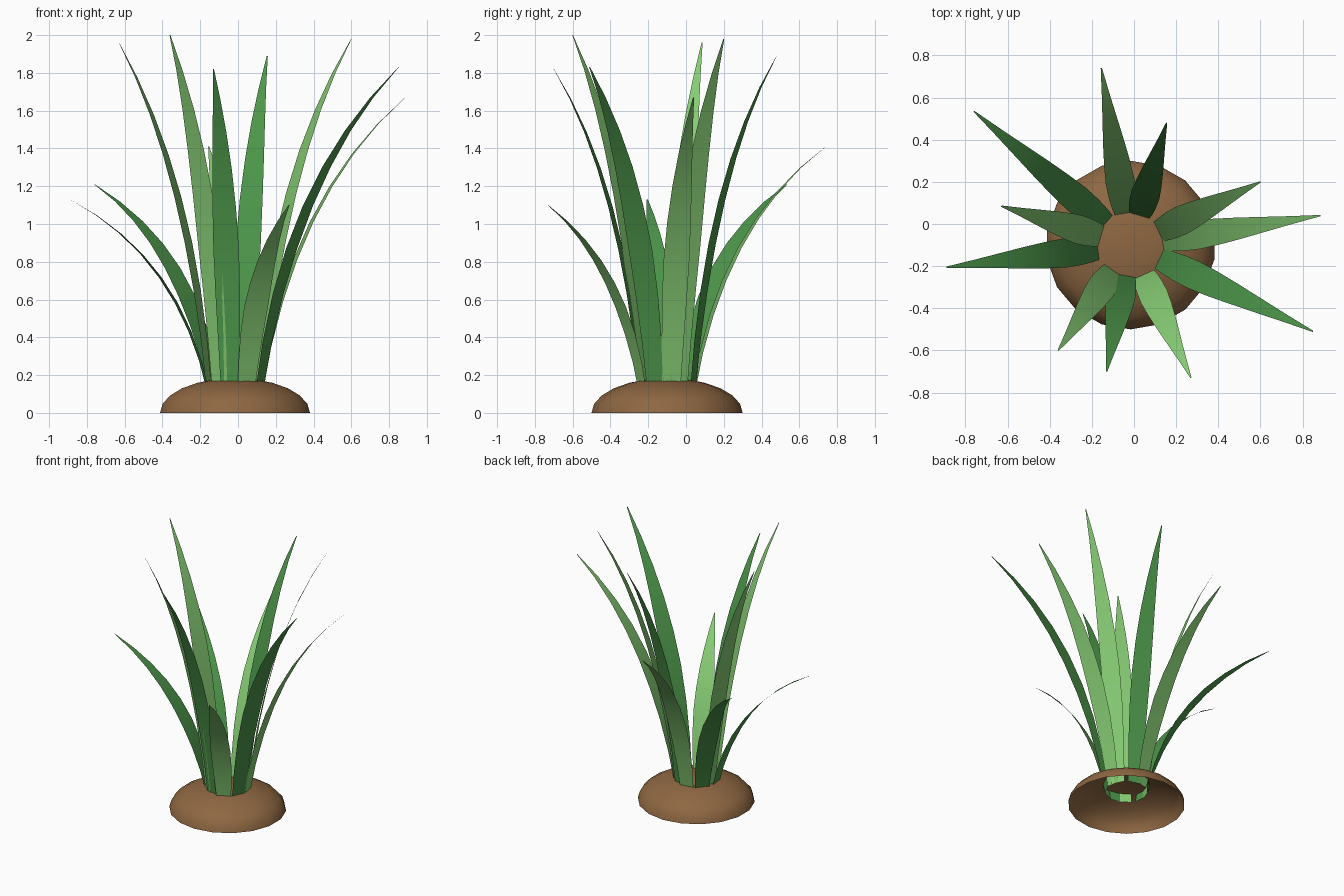
import bpy, bmesh, math
from mathutils import Vector

cube = bpy.data.objects.get("Cube")
if cube:
    bpy.data.objects.remove(cube, do_unlink=True)


def make_material(name, rgb):
    m = bpy.data.materials.new(name)
    m.diffuse_color = (*rgb, 1)
    m.use_nodes = True
    bsdf = next(n for n in m.node_tree.nodes if n.type == 'BSDF_PRINCIPLED')
    bsdf.inputs["Base Color"].default_value = (*rgb, 1)
    bsdf.inputs["Roughness"].default_value = 0.9
    return m


soil = make_material("soil brown", (0.271, 0.136, 0.054))
deep = make_material("deep green", (0.074, 0.305, 0.069))
light = make_material("light green", (0.238, 0.597, 0.174))

CENTER = Vector((-0.016, -0.10, 0))


def add_object(name, bm, material):
    for f in bm.faces:
        f.smooth = True
    mesh = bpy.data.meshes.new(name)
    bm.to_mesh(mesh)
    bm.free()
    mesh.materials.append(material)
    obj = bpy.data.objects.new(name, mesh)
    bpy.context.collection.objects.link(obj)
    return obj


# Soil mound: hollow, flattened half sphere, open underneath
bm = bmesh.new()
bmesh.ops.create_uvsphere(bm, u_segments=18, v_segments=12, radius=1)
bmesh.ops.delete(bm, geom=[v for v in bm.verts if v.co.z < -0.01], context='VERTS')
for v in bm.verts:
    v.co = Vector((v.co.x * 0.403, v.co.y * 0.40, max(v.co.z, 0) * 0.184)) + CENTER
add_object("soil_mound", bm, soil)

# Half widths of a leaf from root to tip
HALF_WIDTHS = [0.048, 0.058, 0.066, 0.069, 0.063, 0.052, 0.037, 0.020, 0.003]
ROOT_RADIUS, ROOT_Z = 0.14, 0.10


def leaf(name, tip, bow, material):
    """Paper-thin tapered strip that rises from the root ring and arches out."""
    tip = Vector(tip)
    out = tip - CENTER
    out.z = 0
    reach = out.length - ROOT_RADIUS
    out.normalize()
    side = Vector((-out.y, out.x, 0))
    rise = tip.z - ROOT_Z
    bm = bmesh.new()
    rows = []
    last = len(HALF_WIDTHS) - 1
    for i, w in enumerate(HALF_WIDTHS):
        t = i / last
        u = 2 * t * (1 - t) * 0.2 + t * t
        h = 2 * t * (1 - t) * bow + t * t
        p = CENTER + out * (ROOT_RADIUS + reach * u)
        p.z = ROOT_Z + rise * h
        rows.append((bm.verts.new(p - side * w), bm.verts.new(p + side * w)))
    for a, b in zip(rows, rows[1:]):
        bm.faces.new((a[0], a[1], b[1], b[0]))
    add_object(name, bm, material)


# Leaves, counter-clockwise from the back: tip, bow, colour
LEAVES = [
    ((0.155, 0.48, 1.89), 0.65, deep),
    ((-0.155, 0.74, 1.41), 0.68, light),
    ((-0.76, 0.535, 1.21), 0.70, deep),
    ((-0.63, 0.085, 1.96), 0.62, light),
    ((-0.89, -0.205, 1.13), 0.70, deep),
    ((-0.36, -0.60, 2.00), 0.62, light),
    ((-0.13, -0.70, 1.82), 0.65, deep),
    ((0.27, -0.73, 1.10), 0.68, light),
    ((0.85, -0.51, 1.83), 0.65, deep),
    ((0.885, 0.04, 1.67), 0.66, light),
    ((0.60, 0.20, 1.98), 0.63, light),
]
for n, (tip, bow, material) in enumerate(LEAVES, 1):
    leaf(f"leaf_{n:02d}", tip, bow, material)
